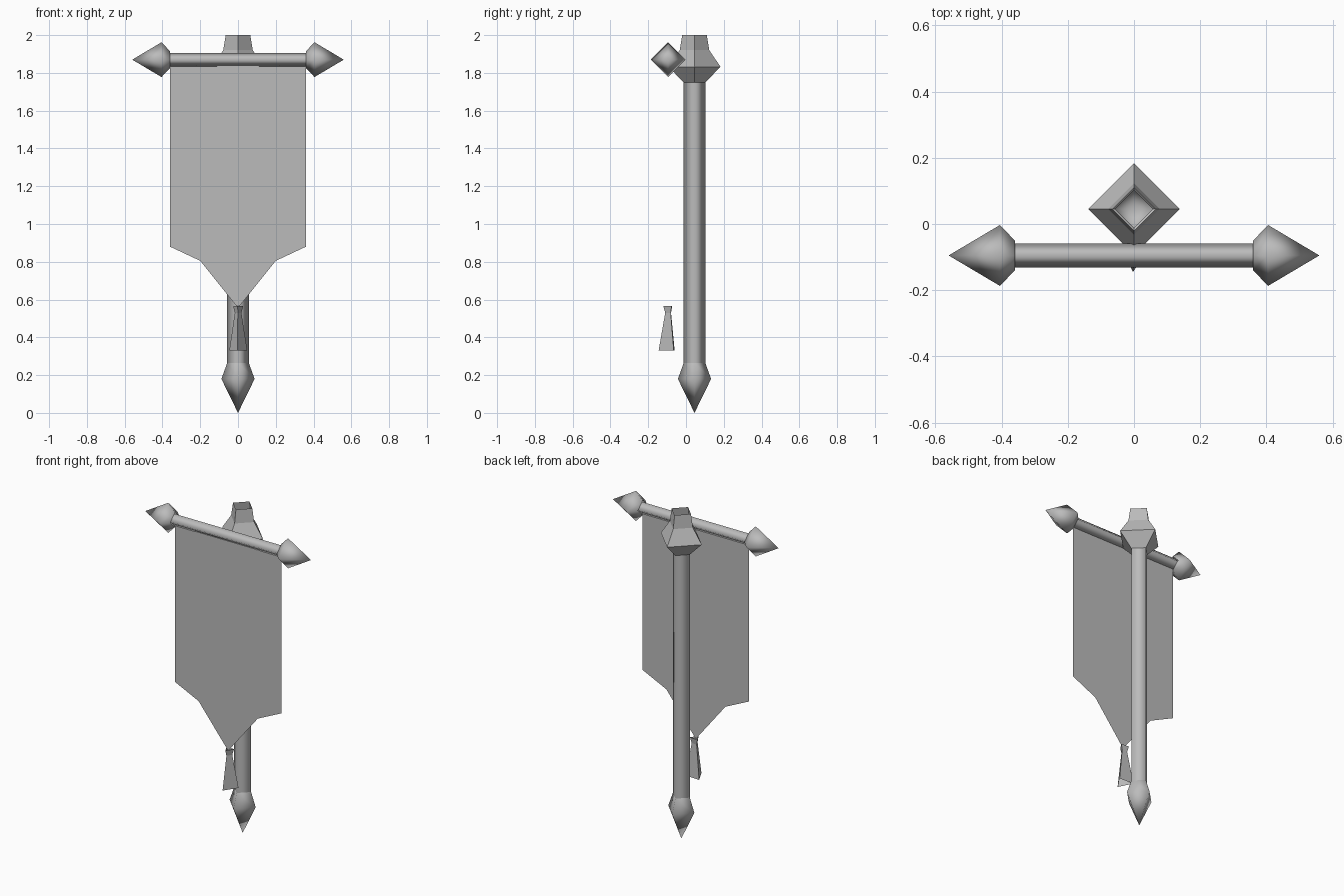
import bpy
import bmesh
from math import radians
from mathutils import Matrix

cube = bpy.data.objects.get("Cube")
if cube:
    bpy.data.objects.remove(cube)

grey = bpy.data.materials.new("plain grey")
grey.use_nodes = True
COLOUR = (0.5, 0.5, 0.5, 1)
grey.diffuse_color = COLOUR
grey.node_tree.nodes["Principled BSDF"].inputs["Base Color"].default_value = COLOUR


def finish(name, bm, smooth=None):
    mesh = bpy.data.meshes.new(name)
    bm.to_mesh(mesh)
    bm.free()
    mesh.materials.append(grey)
    obj = bpy.data.objects.new(name, mesh)
    bpy.context.collection.objects.link(obj)
    if smooth:
        bpy.ops.object.select_all(action='DESELECT')
        obj.select_set(True)
        bpy.context.view_layer.objects.active = obj
        bpy.ops.object.shade_smooth_by_angle(angle=radians(smooth))
    return obj


def turned(name, profile, centre, sides=4, spin=0, tilt=0, smooth=None):
    """Stack of polygon rings (radius, height), optionally laid over onto x."""
    bm = bmesh.new()
    for (r0, h0), (r1, h1) in zip(profile, profile[1:]):
        bmesh.ops.create_cone(
            bm, segments=sides, radius1=r0, radius2=r1, depth=h1 - h0,
            matrix=Matrix.Translation((0, 0, (h0 + h1) / 2)) @ Matrix.Rotation(radians(spin), 4, 'Z'))
    # Drop the internal caps, keeping only the two ends
    low, high = profile[0][1], profile[-1][1]
    inner = [f for f in bm.faces if abs(f.normal.z) > 0.999
             and low + 0.001 < f.calc_center_median().z < high - 0.001]
    bmesh.ops.delete(bm, geom=inner, context='FACES')
    bmesh.ops.remove_doubles(bm, verts=bm.verts[:], dist=0.0005)
    bmesh.ops.transform(bm, verts=bm.verts[:],
                        matrix=Matrix.Translation(centre) @ Matrix.Rotation(radians(tilt), 4, 'Y'))
    bmesh.ops.recalc_face_normals(bm, faces=bm.faces[:])
    return finish(name, bm, smooth)


def sheet(name, half, y):
    """Flat panel facing the front, from the right half of its outline."""
    outline = [(-x, z) for x, z in half] + [(x, z) for x, z in reversed(half) if x > 0]
    bm = bmesh.new()
    bm.faces.new([bm.verts.new((x, y, z)) for x, z in outline])
    return finish(name, bm)


POLE_Y, BAR_Y, BAR_Z = 0.045, -0.095, 1.87

# Upright pole with its pointed foot and diamond head
turned("pole", [(0.057, 0.24), (0.057, 1.77)], (0, POLE_Y, 0), smooth=91)
turned("pole_foot", [(0, 0), (0.088, 0.18), (0.057, 0.265)], (0, POLE_Y, 0), smooth=91)
turned("pole_head", [(0.057, 1.75), (0.138, 1.832), (0.078, 1.92), (0.065, 2)], (0, POLE_Y, 0))

# Crossbar with a spike at each end
turned("crossbar", [(0.036, -0.37), (0.036, 0.37)], (0, BAR_Y, BAR_Z), tilt=90, smooth=91)
for side, tilt in (("left", 90), ("right", -90)):
    turned(side + "_spike", [(0.045, 0.36), (0.092, 0.405), (0, 0.56)],
           (0, BAR_Y, BAR_Z), tilt=tilt, smooth=91)

# Hanging cloth and the small pointed flap in front of it
sheet("banner_cloth", [(0.36, BAR_Z), (0.36, 0.88), (0.2, 0.805), (0, 0.555)], BAR_Y)
sheet("banner_flap", [(0.22, BAR_Z), (0.22, 1.837), (0.11, 1.837), (0.11, 1.805), (0, 1.763)],
      BAR_Y - 0.005)

# Three-sided tassel under the cloth tip
turned("tassel", [(0.055, 0.33), (0.02, 0.53), (0.03, 0.565)],
       (0, -0.09, 0), sides=3, spin=177)
